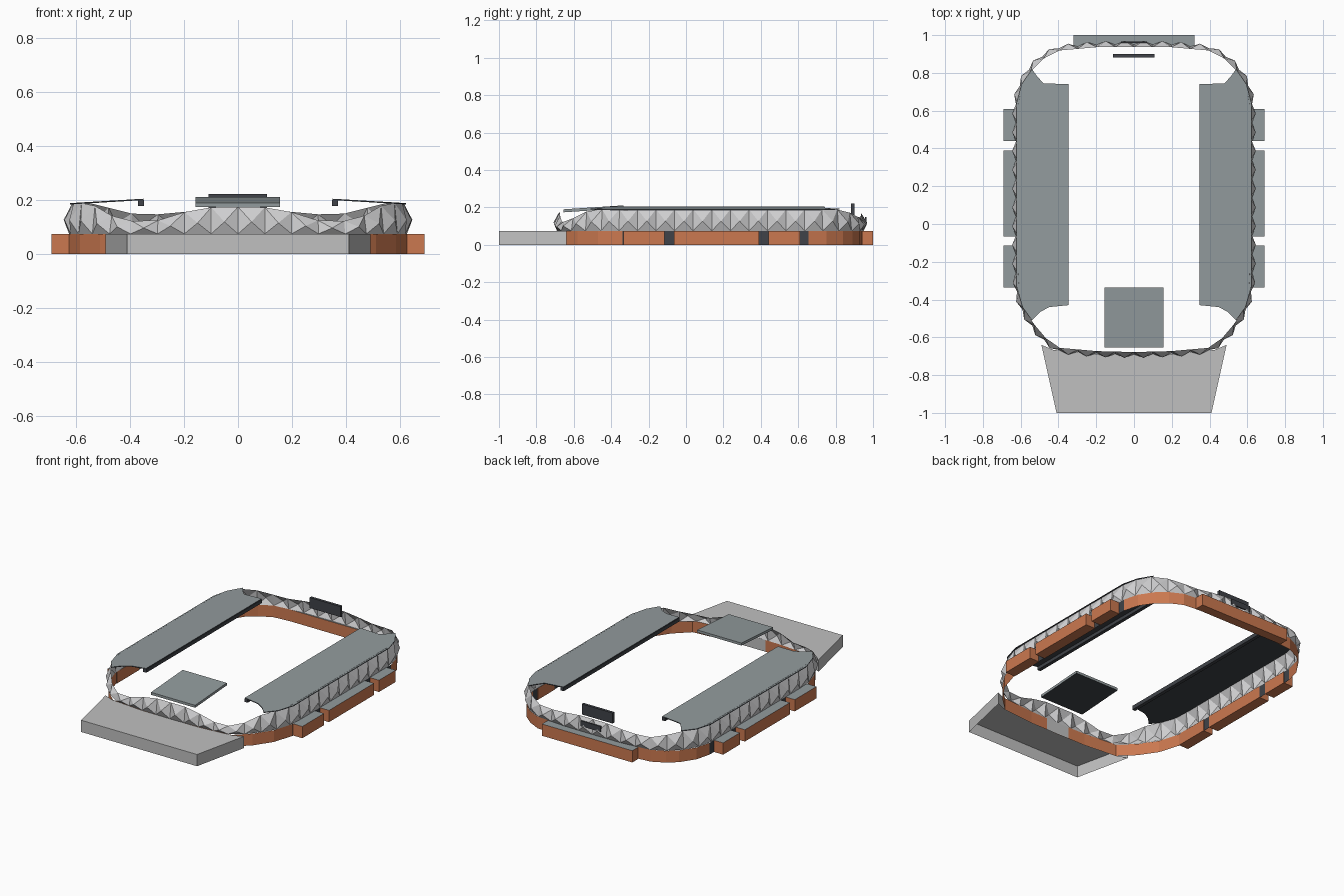
import bpy
from mathutils import Vector

cube = bpy.data.objects.get("Cube")
if cube:
    bpy.data.objects.remove(cube)


def material(name, rgb):
    m = bpy.data.materials.new(name)
    m.use_nodes = True
    m.diffuse_color = (*rgb, 1)
    m.node_tree.nodes["Principled BSDF"].inputs["Base Color"].default_value = (*rgb, 1)
    return m


orange = material("orange brick", (0.6, 0.19, 0.08))
panel = material("pale panel", (0.62, 0.62, 0.63))
paving = material("plaza grey", (0.53, 0.53, 0.53))
roofing = material("roof grey", (0.29, 0.33, 0.34))
dark = material("dark steel", (0.05, 0.055, 0.065))

WALL_TOP = 0.075


def build(name, verts, faces, mats, rule=None):
    """Mesh object; rule(face) picks the material slot."""
    me = bpy.data.meshes.new(name)
    me.from_pydata(verts, [], faces)
    for m in mats:
        me.materials.append(m)
    if rule:
        for p in me.polygons:
            p.material_index = rule(p)
    ob = bpy.data.objects.new(name, me)
    bpy.context.collection.objects.link(ob)
    return ob


def prism(name, outline, low, high, mats, rule=None, bottom=True):
    """Extrude a counter-clockwise outline; low and high are functions of x, y."""
    n = len(outline)
    verts = [(x, y, low(x, y)) for x, y in outline] + [(x, y, high(x, y)) for x, y in outline]
    faces = [(i, (i + 1) % n, (i + 1) % n + n, i + n) for i in range(n)]
    faces.append(tuple(range(n, 2 * n)))
    if bottom:
        faces.append(tuple(reversed(range(n))))
    return build(name, verts, faces, mats, rule)


def box(name, x0, x1, y0, y1, z0, z1, mats, rule=None):
    return prism(name, [(x0, y0), (x1, y0), (x1, y1), (x0, y1)],
                 lambda x, y: z0, lambda x, y: z1, mats, rule)


def top_face(p):
    return 1 if p.normal.z > 0.5 else 0


# Bowl outline: left half from front to back, then mirrored
half = [(0, -0.69), (0.2, -0.685), (0.42, -0.665), (0.51, -0.58), (0.585, -0.47),
        (0.625, -0.34), (0.625, 0.655), (0.6, 0.75), (0.54, 0.84), (0.48, 0.89),
        (0.4, 0.93), (0.2, 0.948), (0, 0.95)]
loop = [Vector(p) for p in half + [(-x, y) for x, y in half[-2:0:-1]]]
count = len(loop)


# Lower wall, with dark flanks
def flank(p):
    return 1 if abs(p.center.x) > 0.62 else 0


build("lower_wall",
      [(p.x, p.y, z) for z in (0, WALL_TOP) for p in loop],
      [(i, (i + 1) % count, (i + 1) % count + count, i + count) for i in range(count)],
      [orange, dark], flank)


# Faceted facade: one low pyramid per cell around the bowl
def resample(points, n):
    closed = points + points[:1]
    lengths = [(b - a).length for a, b in zip(closed, closed[1:])]
    step = sum(lengths) / n
    out, seg, start = [], 0, 0.0
    for k in range(n):
        while seg < len(lengths) - 1 and start + lengths[seg] < k * step:
            start += lengths[seg]
            seg += 1
        out.append(closed[seg].lerp(closed[seg + 1], (k * step - start) / lengths[seg]))
    return out


def blend(value, stops):
    for (a, ha), (b, hb) in zip(stops, stops[1:]):
        if value <= b:
            return ha + (hb - ha) * (value - a) / (b - a)
    return stops[-1][1]


FRONT = [(0, 0.175), (0.16, 0.172), (0.27, 0.125), (0.44, 0.122), (0.55, 0.185), (0.6, 0.19)]
BACK = [(0, 0.168), (0.15, 0.166), (0.25, 0.146), (0.4, 0.15), (0.55, 0.188), (0.6, 0.19)]


def rim_height(p):
    return blend(abs(p.x), FRONT if p.y < 0 else BACK)


CELLS = 52
ring = resample(loop, CELLS)
verts, faces = [], []
for i, p in enumerate(ring):
    q = ring[(i + 1) % CELLS]
    along = (ring[(i + 1) % CELLS] - ring[i - 1]).normalized()
    out = Vector((along.y, -along.x))
    rim = p - out * 0.012
    edge = (q - p).normalized()
    apex = (p + q) / 2 + Vector((edge.y, -edge.x)) * 0.02
    apex_z = WALL_TOP + 0.45 * ((rim_height(p) + rim_height(q)) / 2 - WALL_TOP)
    verts += [(*p, WALL_TOP), (*rim, rim_height(p)), (*apex, apex_z)]
    a, j = 3 * i, 3 * ((i + 1) % CELLS)
    faces += [(a, j, a + 2), (j, j + 1, a + 2), (j + 1, a + 1, a + 2), (a + 1, a, a + 2)]
build("faceted_facade", verts, faces, [panel])

# Side roofs, edge beams and outer blocks on both sides
roof = [(0.35, -0.43), (0.45, -0.44), (0.495, -0.465), (0.54, -0.51), (0.59, -0.44),
        (0.622, -0.33), (0.622, 0.64), (0.595, 0.74), (0.54, 0.82), (0.515, 0.785),
        (0.48, 0.745), (0.35, 0.74)]


def roof_z(x, y):
    return 0.19 + (0.6 - abs(x)) * 0.06


for name, s in (("left", 1), ("right", -1)):
    outline = [(s * x, y) for x, y in roof][::s]
    prism(name + "_roof", outline, lambda x, y: roof_z(x, y) - 0.005, roof_z,
          [dark, roofing], top_face)
    xa, xb = sorted((s * 0.348, s * 0.37))
    box(name + "_roof_beam", xa, xb, -0.43, 0.74, 0.178, 0.2, [dark])
    xa, xb = sorted((s * 0.622, s * 0.69))
    for part, y0, y1 in (("front", -0.335, -0.115), ("middle", -0.065, 0.39), ("back", 0.44, 0.61)):
        box(f"{name}_{part}_block", xa, xb, y0, y1, 0, WALL_TOP, [orange, roofing], top_face)

# Back block
box("back_block", -0.32, 0.32, 0.94, 1.0, 0, WALL_TOP, [orange, roofing], top_face)

# Entrance plaza, open underneath
plaza = [(-0.41, -1), (0.41, -1), (0.49, -0.64), (0.425, -0.667), (0.2, -0.688),
         (-0.2, -0.688), (-0.425, -0.667), (-0.49, -0.64)]
prism("entrance_plaza", plaza, lambda x, y: 0, lambda x, y: WALL_TOP, [paving], bottom=False)


# Tilted canopy over the front stand
def canopy_z(x, y):
    return 0.19 + (y + 0.655) * 0.066


prism("front_canopy", [(-0.157, -0.655), (0.155, -0.655), (0.155, -0.335), (-0.157, -0.335)],
      lambda x, y: canopy_z(x, y) - 0.016, canopy_z, [roofing, dark],
      lambda p: 1 if p.normal.z < -0.5 else 0)

# Scoreboard and back sign
box("scoreboard", -0.11, 0.108, 0.882, 0.9, 0.155, 0.222, [dark])
box("back_sign", -0.07, 0.07, 0.957, 0.965, 0.115, 0.15, [dark])
